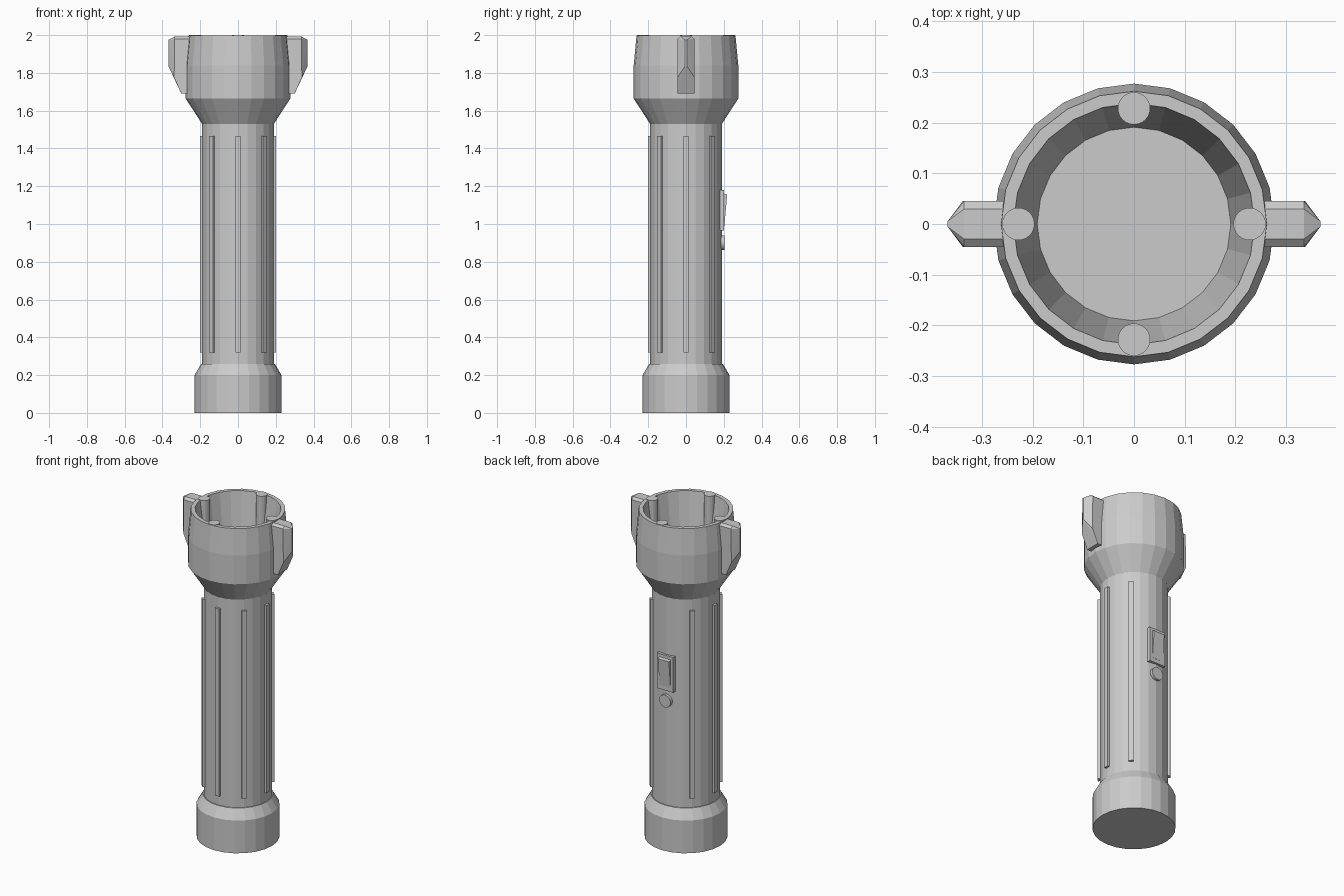
import bpy, bmesh, math
from mathutils import Matrix, Vector

if "Cube" in bpy.data.objects:
    bpy.data.objects.remove(bpy.data.objects["Cube"])

SIDES = 24
grey = bpy.data.materials.new("plain_grey")
grey.diffuse_color = (0.6, 0.6, 0.6, 1)
grey.use_nodes = True
grey.node_tree.nodes["Principled BSDF"].inputs["Base Color"].default_value = grey.diffuse_color


def finish(name, bm):
    bmesh.ops.recalc_face_normals(bm, faces=bm.faces)
    me = bpy.data.meshes.new(name)
    bm.to_mesh(me)
    bm.free()
    me.materials.append(grey)
    ob = bpy.data.objects.new(name, me)
    bpy.context.collection.objects.link(ob)
    return ob


def lathe(name, profile):
    """Revolve (radius, z) points round z, closing both ends with a flat face."""
    bm = bmesh.new()
    rings = [[bm.verts.new((r * math.cos(i * math.tau / SIDES),
                            r * math.sin(i * math.tau / SIDES), z))
              for i in range(SIDES)] for r, z in profile]
    for a, b in zip(rings, rings[1:]):
        for i in range(SIDES):
            j = (i + 1) % SIDES
            bm.faces.new((a[i], a[j], b[j], b[i]))
    bm.faces.new(rings[0])
    bm.faces.new(rings[-1])
    return finish(name, bm)


def hull(name, points, angle=0):
    """Convex solid through the points, turned about z."""
    bm = bmesh.new()
    for p in points:
        bm.verts.new(p)
    bmesh.ops.convex_hull(bm, input=bm.verts)
    bmesh.ops.dissolve_limit(bm, angle_limit=0.02, verts=bm.verts, edges=bm.edges)
    bm.transform(Matrix.Rotation(angle, 4, 'Z'))
    return finish(name, bm)


def box(name, lo, hi, angle=0):
    return hull(name, [(x, y, z) for x in (lo[0], hi[0])
                       for y in (lo[1], hi[1]) for z in (lo[2], hi[2])], angle)


def cylinder(name, radius, depth, centre, rot=Matrix()):
    bm = bmesh.new()
    bmesh.ops.create_cone(bm, cap_ends=True, segments=SIDES, radius1=radius,
                          radius2=radius, depth=depth,
                          matrix=Matrix.Translation(Vector(centre)) @ rot)
    return finish(name, bm)


# Body: end cap, grip tube, flared head and hollow reflector in one profile
lathe("torch_body", [(0.23, 0), (0.23, 0.2), (0.195, 0.26), (0.19, 0.26),
                     (0.19, 1.53), (0.277, 1.664), (0.277, 1.84),
                     (0.262, 1.997), (0.238, 1.997), (0.191, 1.66)])

# Grip ribs every 45 degrees, leaving the back free for the switch
for k in range(8):
    if k != 2:
        box(f"grip_rib_{k}", (0.18, -0.014, 0.32), (0.202, 0.014, 1.465),
            k * math.pi / 4)

# Pins inside the rim
for k in range(4):
    a = k * math.pi / 2
    cylinder(f"rim_pin_{k}", 0.032, 0.34,
             (0.228 * math.cos(a), 0.228 * math.sin(a), 1.83))

# Side fins with a ridged outer edge and slanted underside
fin = []
for s in (-1, 1):
    fin += [(0.252, s * 0.03, 1.993), (0.252, s * 0.045, 1.98),
            (0.252, s * 0.045, 1.69), (0.335, s * 0.03, 1.993),
            (0.335, s * 0.045, 1.98), (0.368, s * 0.005, 1.975),
            (0.368, s * 0.005, 1.835), (0.338, s * 0.045, 1.775),
            (0.30, s * 0.045, 1.69)]
for name, a in (("right_fin", 0), ("left_fin", math.pi)):
    hull(name, fin, a)

# Switch plate, sloping rocker and round button on the back
box("switch_plate", (-0.055, 0.17, 0.965), (0.055, 0.202, 1.18))
hull("switch_rocker", [(x, y, z) for x in (-0.037, 0.037)
                       for y, z in ((0.19, 0.99), (0.203, 0.99), (0.218, 1.155),
                                    (0.19, 1.165))])
cylinder("switch_button", 0.038, 0.04, (0, 0.184, 0.9),
         Matrix.Rotation(math.pi / 2, 4, 'X'))
